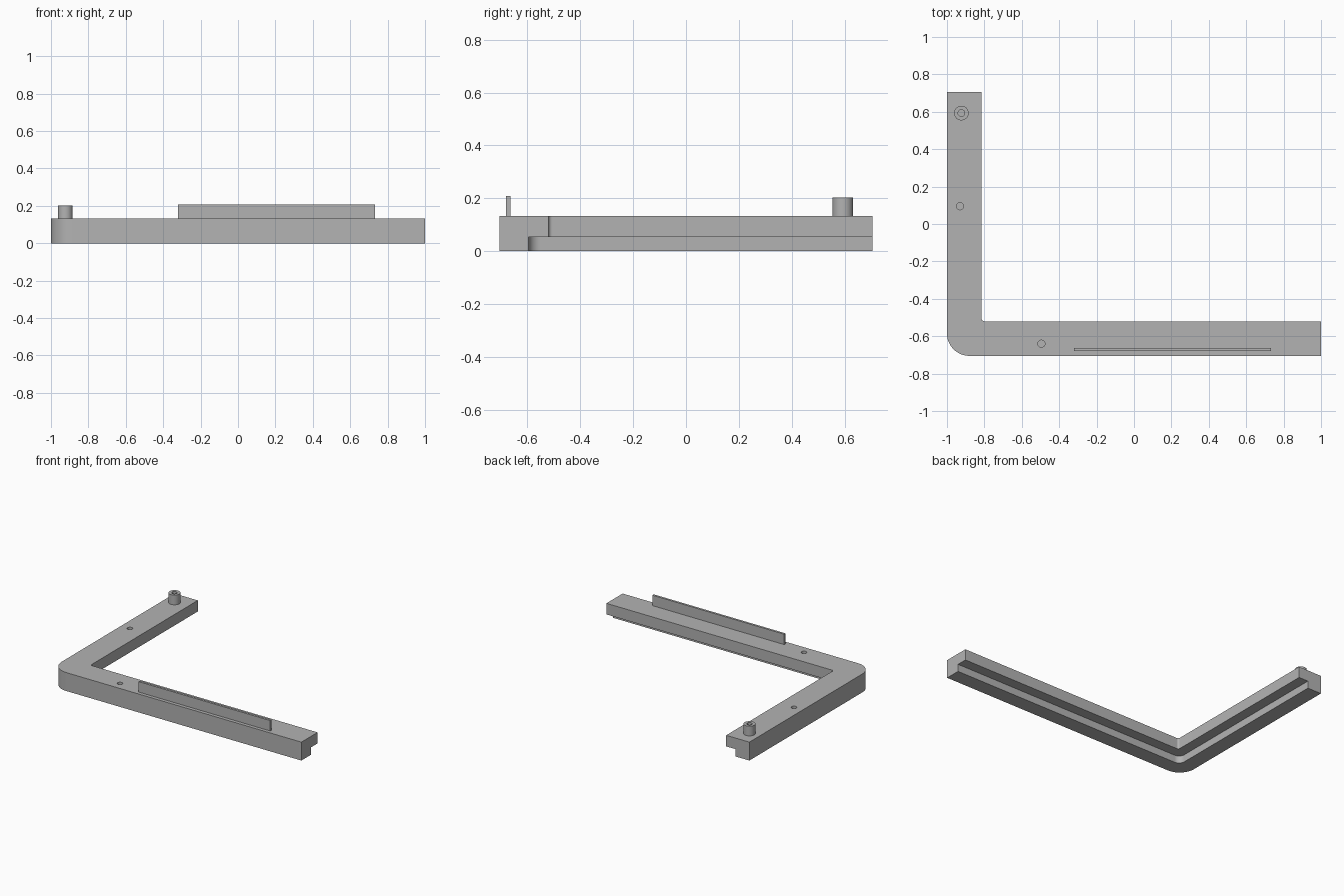
import bpy, bmesh, math
from mathutils import Vector

cube = bpy.data.objects.get("Cube")
if cube:
    bpy.data.objects.remove(cube, do_unlink=True)

grey = bpy.data.materials.new("mid grey")
grey.use_nodes = True
colour = (0.45, 0.45, 0.45, 1)
grey.diffuse_color = colour
grey.node_tree.nodes["Principled BSDF"].inputs["Base Color"].default_value = colour


def rounded(corners, steps=12):
    """Outline from (x, y, radius) right-angled corners, filleted where radius > 0."""
    pts = []
    for i, (x, y, r) in enumerate(corners):
        p = Vector((x, y))
        if not r:
            pts.append(p)
            continue
        a = (Vector(corners[i - 1][:2]) - p).normalized()
        b = (Vector(corners[(i + 1) % len(corners)][:2]) - p).normalized()
        centre = p + (a + b) * r
        for k in range(steps + 1):
            t = k / steps * math.pi / 2
            pts.append(centre - b * r * math.cos(t) - a * r * math.sin(t))
    return pts


def prism(name, outline, z0, z1):
    bm = bmesh.new()
    base = bm.faces.new([bm.verts.new((p[0], p[1], z0)) for p in outline])
    top = bmesh.ops.extrude_face_region(bm, geom=[base])["geom"]
    bmesh.ops.translate(bm, vec=(0, 0, z1 - z0),
                        verts=[g for g in top if isinstance(g, bmesh.types.BMVert)])
    bmesh.ops.recalc_face_normals(bm, faces=bm.faces)
    mesh = bpy.data.meshes.new(name)
    bm.to_mesh(mesh)
    bm.free()
    mesh.materials.append(grey)
    obj = bpy.data.objects.new(name, mesh)
    bpy.context.collection.objects.link(obj)
    return obj


def circle(x, y, r, n=32):
    return [(x + r * math.cos(2 * math.pi * k / n), y + r * math.sin(2 * math.pi * k / n))
            for k in range(n)]


def cut(obj, cutter):
    mod = obj.modifiers.new(cutter.name, "BOOLEAN")
    mod.operation = "DIFFERENCE"
    mod.solver = "EXACT"
    mod.object = cutter
    cutter.hide_render = True
    cutter.hide_set(True)


END = 0.705       # half depth of the bracket
TOP = 0.133       # bar height
STEP = 0.053      # underside of the inner ledge

# L-shaped bar
bar = prism("corner_bar", rounded([
    (-1, -END, 0.12), (1, -END, 0), (1, -0.52, 0),
    (-0.815, -0.52, 0.015), (-0.815, END, 0), (-1, END, 0)]), 0, TOP)

# Rebate along the inner underside
rebate = prism("rebate_cutter", rounded([
    (-0.89, -0.595, 0.045), (1.1, -0.595, 0), (1.1, 0.8, 0), (-0.89, 0.8, 0)]), -0.1, STEP)
cut(bar, rebate)

# Blind screw holes
for name, x, y in (("side_hole_cutter", -0.93, 0.095), ("front_hole_cutter", -0.495, -0.64)):
    cut(bar, prism(name, circle(x, y, 0.019), 0.06, 0.3))

# Hollow peg on the side arm
peg = prism("hollow_peg", circle(-0.923, 0.593, 0.039), TOP, 0.203)
cut(peg, prism("peg_bore_cutter", circle(-0.923, 0.593, 0.018), 0.1, 0.3))
cut(bar, bpy.data.objects["peg_bore_cutter"])

# Upright fin on the front arm
prism("upright_fin", [(-0.32, -0.68), (0.733, -0.68), (0.733, -0.664), (-0.32, -0.664)], TOP, 0.208)

# Smooth the round walls, keep edges sharp
for obj in (bar, peg):
    bpy.ops.object.select_all(action="DESELECT")
    obj.select_set(True)
    bpy.context.view_layer.objects.active = obj
    for mod in list(obj.modifiers):
        bpy.ops.object.modifier_apply(modifier=mod.name)
    bpy.ops.object.shade_smooth_by_angle(angle=math.radians(30))

# Cutters are no longer needed
for obj in [o for o in bpy.data.objects if o.name.endswith("_cutter")]:
    bpy.data.objects.remove(obj, do_unlink=True)
